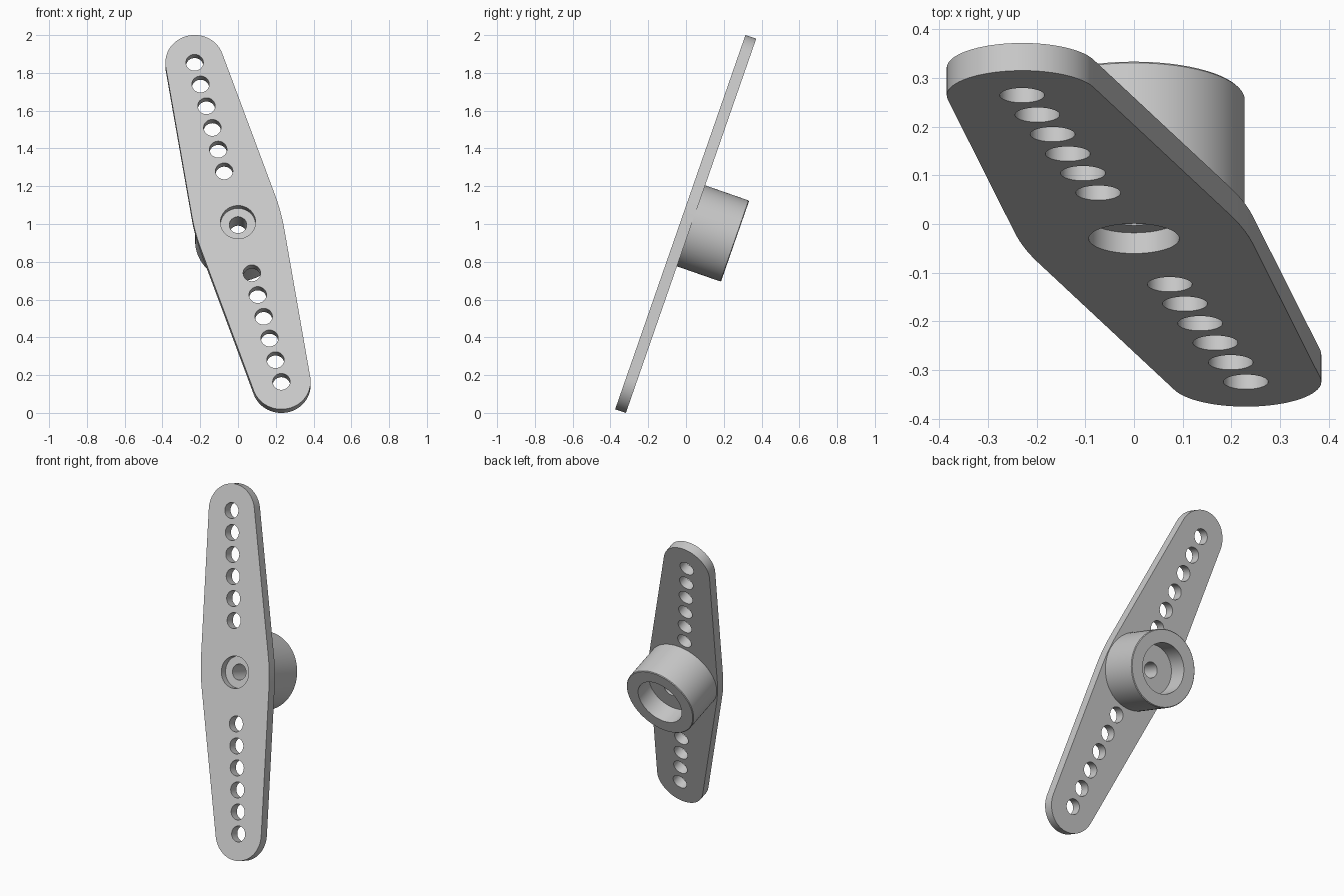
import bpy, bmesh, math
from mathutils import Matrix, Vector

cube = bpy.data.objects.get("Cube")
if cube:
    bpy.data.objects.remove(cube)

# Main dimensions
THICK = 0.06
END_DIST, END_R = 0.923, 0.155
HOLE_R, HOLE_START, HOLE_STEP = 0.046, 0.295, 0.1257
TAPER, SIDE_R = math.radians(5), 1.1

# Pose: plate leans back and is turned in its own plane
POSE = (Matrix.Translation((0, -0.03, 1.01))
        @ Matrix.Rotation(math.radians(70.8), 4, 'X')
        @ Matrix.Rotation(math.radians(14.4), 4, 'Z'))

grey = bpy.data.materials.new("light grey")
grey.use_nodes = True
colour = (0.58, 0.58, 0.58, 1)
grey.diffuse_color = colour
grey.node_tree.nodes["Principled BSDF"].inputs["Base Color"].default_value = colour


def arc(cx, cy, r, start, end, n):
    return [(cx + r * math.cos(start + (end - start) * i / n),
             cy + r * math.sin(start + (end - start) * i / n)) for i in range(n + 1)]


def circle(cx, cy, r, n=40):
    return arc(cx, cy, r, 0, 2 * math.pi, n)[:-1]


def finish(obj):
    obj.data.materials.clear()
    obj.data.materials.append(grey)
    bm = bmesh.new()
    bm.from_mesh(obj.data)
    bmesh.ops.remove_doubles(bm, verts=bm.verts, dist=1e-5)
    bmesh.ops.recalc_face_normals(bm, faces=bm.faces)
    bm.to_mesh(obj.data)
    bm.free()
    obj.matrix_world = POSE
    bpy.ops.object.select_all(action='DESELECT')
    obj.select_set(True)
    bpy.context.view_layer.objects.active = obj
    bpy.ops.object.shade_smooth_by_angle(angle=math.radians(30))


# Arm plate: rounded ends, straight tapers and softly curved middle sides
side_x = (END_DIST * math.sin(TAPER) + END_R - SIDE_R) / math.cos(TAPER)
half = (arc(side_x, 0, SIDE_R, -TAPER, TAPER, 10)
        + arc(0, END_DIST, END_R, TAPER, math.pi - TAPER, 32))
loops = [half + [(-x, -y) for x, y in half], circle(0, 0, 0.093, 48)]
for sign in (1, -1):
    loops += [circle(0, sign * (HOLE_START + i * HOLE_STEP), HOLE_R) for i in range(6)]

curve = bpy.data.curves.new("arm_plate", 'CURVE')
curve.dimensions = '2D'
curve.fill_mode = 'BOTH'
curve.extrude = THICK / 2
for loop in loops:
    spline = curve.splines.new('POLY')
    spline.points.add(len(loop) - 1)
    for point, (x, y) in zip(spline.points, loop):
        point.co = (x, y, 0, 1)
    spline.use_cyclic_u = True
plate = bpy.data.objects.new("arm_plate", curve)
bpy.context.collection.objects.link(plate)
bpy.ops.object.select_all(action='DESELECT')
plate.select_set(True)
bpy.context.view_layer.objects.active = plate
bpy.ops.object.convert(target='MESH')
plate = bpy.context.view_layer.objects.active
plate.data.transform(Matrix.Translation((0, 0, -THICK / 2)))
finish(plate)

# Hub: turned collar with a deep rear bore and a screw hole
profile = [(HOLE_R, -0.045), (0.227, -0.045), (0.227, -0.303), (0.223, -0.307),
           (0.148, -0.307), (0.148, -0.19), (HOLE_R, -0.19)]
bm = bmesh.new()
verts = [bm.verts.new((r, 0, z)) for r, z in profile]
edges = [bm.edges.new((verts[i - 1], verts[i])) for i in range(len(verts))]
bmesh.ops.spin(bm, geom=verts + edges, cent=(0, 0, 0), axis=(0, 0, 1),
               angle=2 * math.pi, steps=72)
mesh = bpy.data.meshes.new("hub")
bm.to_mesh(mesh)
bm.free()
hub = bpy.data.objects.new("hub", mesh)
bpy.context.collection.objects.link(hub)
finish(hub)
